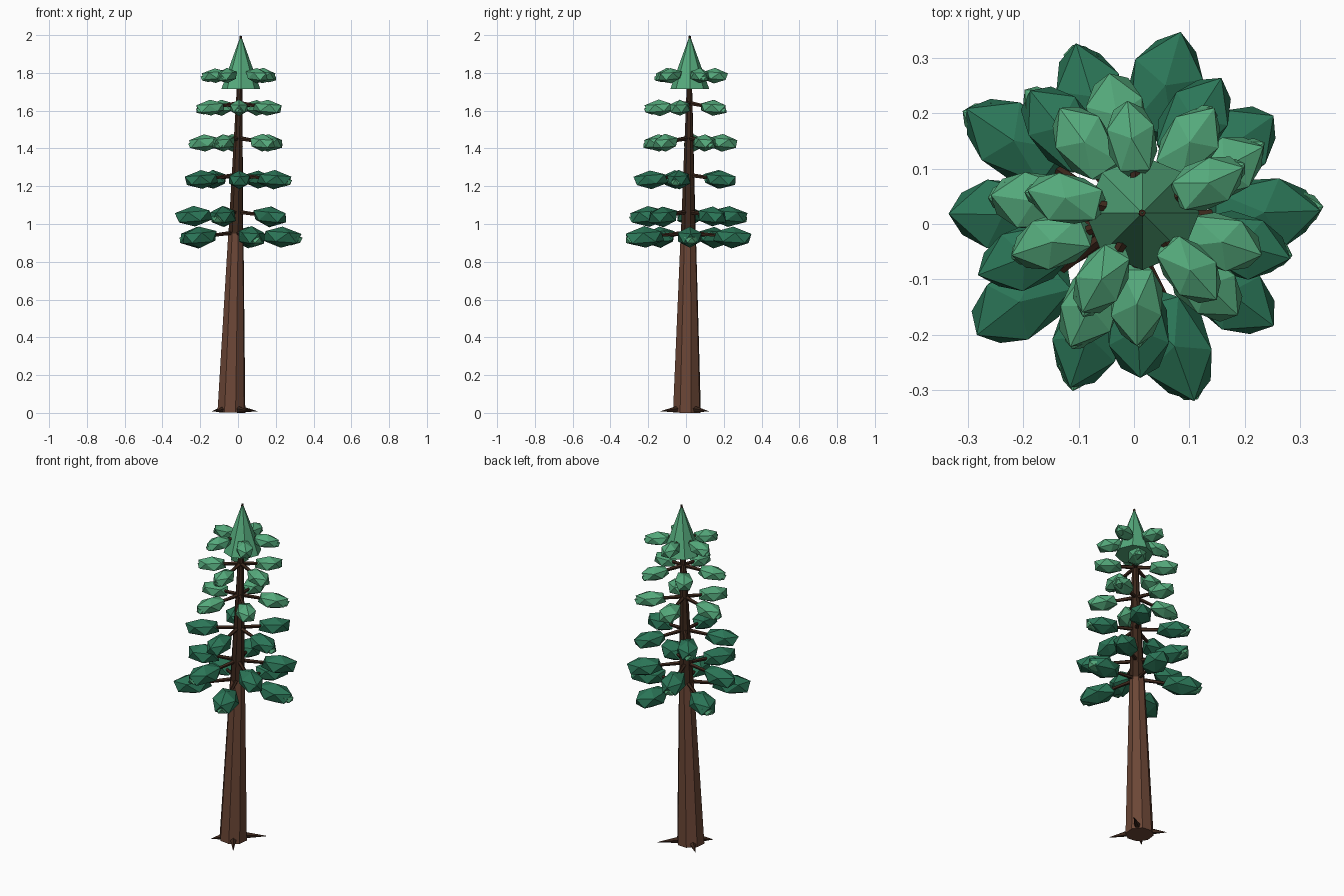
import bpy, bmesh, math, random
from mathutils import Matrix, Vector

random.seed(4)
if "Cube" in bpy.data.objects:
    bpy.data.objects.remove(bpy.data.objects["Cube"], do_unlink=True)


def material(name, rgb):
    mat = bpy.data.materials.new(name)
    mat.use_nodes = True
    mat.diffuse_color = (*rgb, 1)
    mat.node_tree.nodes["Principled BSDF"].inputs["Base Color"].default_value = (*rgb, 1)
    return mat


bark = material("red brown bark", (0.15, 0.062, 0.037))
dark_bark = material("dark bark", (0.045, 0.02, 0.011))
dark_green = material("dark green", (0.024, 0.18, 0.096))
light_green = material("light green", (0.09, 0.40, 0.20))


def finish(bm, name, mat):
    mesh = bpy.data.meshes.new(name)
    bm.to_mesh(mesh)
    bm.free()
    mesh.materials.append(mat)
    obj = bpy.data.objects.new(name, mesh)
    bpy.context.collection.objects.link(obj)
    return obj


def rod(name, start, end, r1, r2, sides, mat):
    """Tapered flat-sided rod between two points."""
    start, end = Vector(start), Vector(end)
    axis = end - start
    turn = axis.to_track_quat("Z", "Y").to_matrix().to_4x4()
    bm = bmesh.new()
    bmesh.ops.create_cone(bm, cap_ends=True, segments=sides, radius1=r1, radius2=r2,
                          depth=axis.length,
                          matrix=Matrix.Translation((start + end) / 2) @ turn)
    return finish(bm, name, mat)


def clump(name, centre, angle, half_length, mat, droop=0.08):
    """Faceted leaf clump, long axis pointing outward."""
    bm = bmesh.new()
    bmesh.ops.create_icosphere(bm, subdivisions=1, radius=1)
    for v in bm.verts:
        v.co *= random.uniform(0.95, 1.05)
    shape = Matrix.Diagonal((half_length, half_length * 0.64, half_length * 0.5, 1))
    bm.transform(Matrix.Translation(centre) @ Matrix.Rotation(angle, 4, "Z")
                 @ Matrix.Rotation(droop, 4, "Y") @ shape)
    return finish(bm, name, mat)


def axis_at(z):
    """Point on the slightly leaning trunk axis."""
    return Vector((-0.035 + 0.025 * z, 0.005 + 0.0075 * z, z))


def outward(angle):
    return Vector((math.cos(angle), math.sin(angle), 0))


# Trunk in two tapered parts
rod("lower_trunk", axis_at(0.002), axis_at(0.95), 0.077, 0.042, 8, bark)
rod("upper_trunk", axis_at(0.95), axis_at(1.995), 0.041, 0.006, 8, dark_bark)

# Pointed roots around the base
for i, (degrees, reach) in enumerate([(40, 0.18), (135, 0.145), (225, 0.12), (305, 0.17)]):
    d = outward(math.radians(degrees))
    rod(f"root_{i + 1}", axis_at(0.02) + d * 0.05, axis_at(0.008) + d * reach,
        0.02, 0.001, 5, dark_bark)

# Whorls of branches: height, tip reach, first angle, clump half length, colour, lit tips
whorls = [
    (0.93, 0.35, 2, 0.115, dark_green, (0, 2, 4)),
    (1.04, 0.325, 35, 0.11, dark_green, (1, 3)),
    (1.235, 0.295, 345, 0.1, dark_green, (0, 2)),
    (1.43, 0.265, 28, 0.092, light_green, (0, 2, 3)),
    (1.615, 0.237, 342, 0.085, light_green, (1, 3, 4)),
    (1.785, 0.208, 24, 0.08, light_green, (0, 2, 3)),
]
for w, (z, reach, first, size, leaf, tips) in enumerate(whorls):
    for i in range(5):
        angle = math.radians(first + 72 * i)
        d = outward(angle)
        centre = axis_at(z) + d * (reach - 0.93 * size)
        tag = f"{w + 1}_{i + 1}"
        rod(f"branch_{tag}", axis_at(z + 0.025), centre, 0.012, 0.007, 5, dark_bark)
        clump(f"leaf_clump_{tag}", centre, angle, size, leaf)
        if i in tips:
            spot = axis_at(z - 0.012) + d * (reach - 0.48 * size)
            clump(f"leaf_tip_{tag}", spot, angle + 0.12, size * 0.56, light_green)

# Crown cone
top = axis_at(2.0)
rod("crown", (top.x, top.y, 1.715), (top.x, top.y, 2.0), 0.103, 0.0, 8, light_green)
